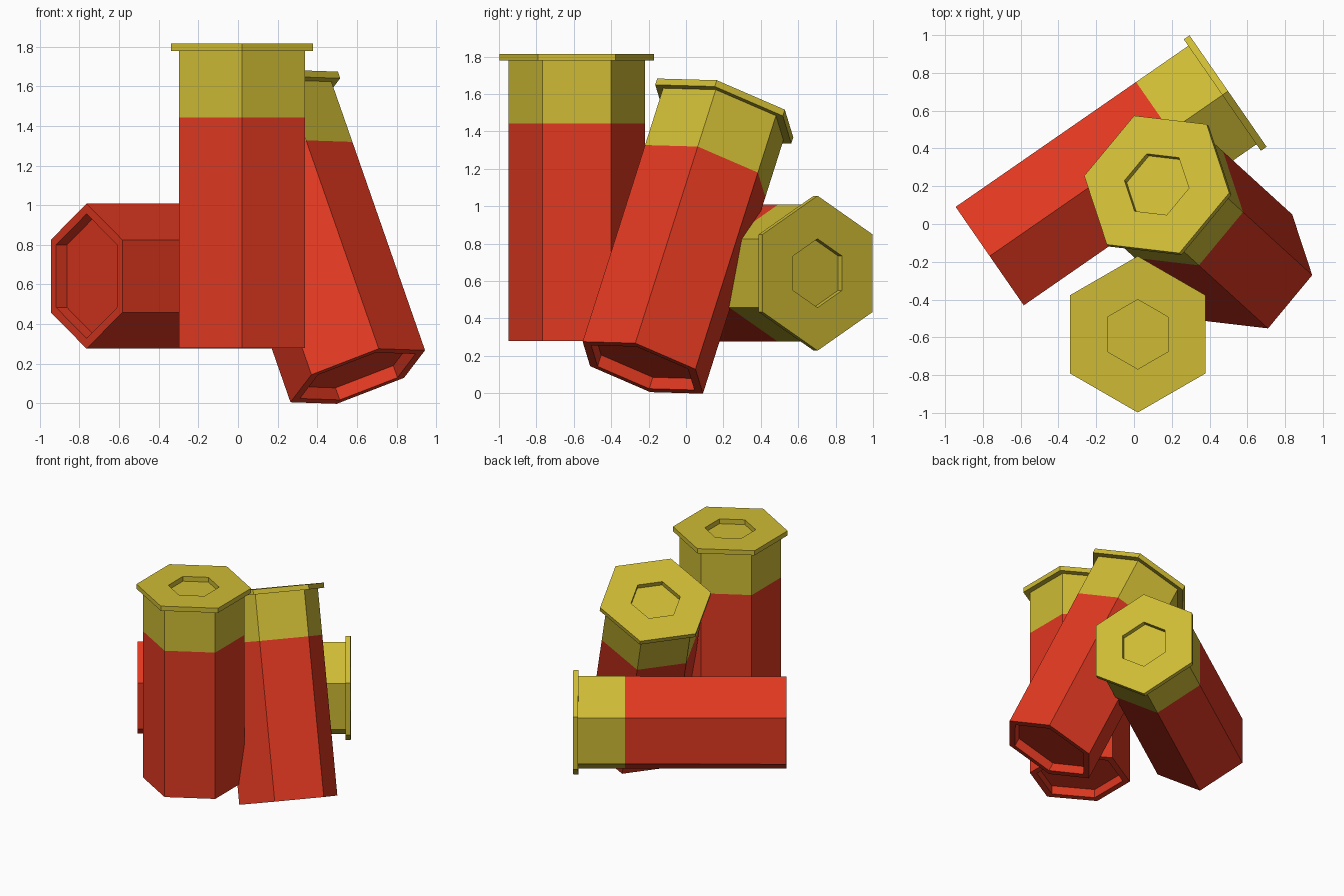
import bpy, bmesh
from mathutils import Vector, Matrix

if "Cube" in bpy.data.objects:
    bpy.data.objects.remove(bpy.data.objects["Cube"])

SIDES = 6


def material(name, color):
    m = bpy.data.materials.new(name)
    m.diffuse_color = color
    m.use_nodes = True
    m.node_tree.nodes["Principled BSDF"].inputs["Base Color"].default_value = m.diffuse_color
    return m


RED = material("red_plastic", (0.75, 0.04, 0.015, 1))
BRASS = material("brass", (0.62, 0.50, 0.035, 1))

# (radius, height) profiles along the shell axis
BODY = [(0.314, 0.067), (0.314, 0), (0.366, 0), (0.366, 1.162)]
BASE = [(0.366, 1.162), (0.366, 1.498), (0.414, 1.498), (0.414, 1.535),
        (0.184, 1.535), (0.184, 1.497)]


def hex_part(name, profile, mat, frame, cap):
    """Sweep a profile around six sides and close the ring at index cap."""
    bm = bmesh.new()
    rings = []
    for r, z in profile:
        rings.append([bm.verts.new(Matrix.Rotation(i * 6.2831853 / SIDES, 3, 'Z') @ Vector((r, 0, z)))
                      for i in range(SIDES)])
    for a, b in zip(rings, rings[1:]):
        for i in range(SIDES):
            j = (i + 1) % SIDES
            bm.faces.new((a[i], a[j], b[j], b[i]))
    # recessed floor
    ring = rings[cap]
    bm.faces.new(ring if cap else ring[::-1])
    bmesh.ops.recalc_face_normals(bm, faces=bm.faces)
    mesh = bpy.data.meshes.new(name)
    bm.to_mesh(mesh)
    bm.free()
    mesh.materials.append(mat)
    obj = bpy.data.objects.new(name, mesh)
    obj.matrix_world = frame
    bpy.context.collection.objects.link(obj)


def shell(name, foot, axis, corner):
    """Cartridge from its open-end centre, axis direction and one corner direction."""
    z = Vector(axis).normalized()
    x = Vector(corner)
    x = (x - z * x.dot(z)).normalized()
    y = z.cross(x)
    frame = Matrix.Translation(foot) @ Matrix((x, y, z)).transposed().to_4x4()
    hex_part(name + "_body", BODY, RED, frame, 0)
    hex_part(name + "_base", BASE, BRASS, frame, -1)


shell("upright_shell", (0.02, -0.584, 0.28), (0, 0, 1), (0, 1, 0))
shell("leaning_shell", (0.604, -0.231, 0.137), (-0.484, 0.441, 1.389), (0.335, -0.038, 0.135))
shell("lying_shell", (-0.764, -0.17, 0.642), (0.822, 0.569, 0), (0, 0, 1))
